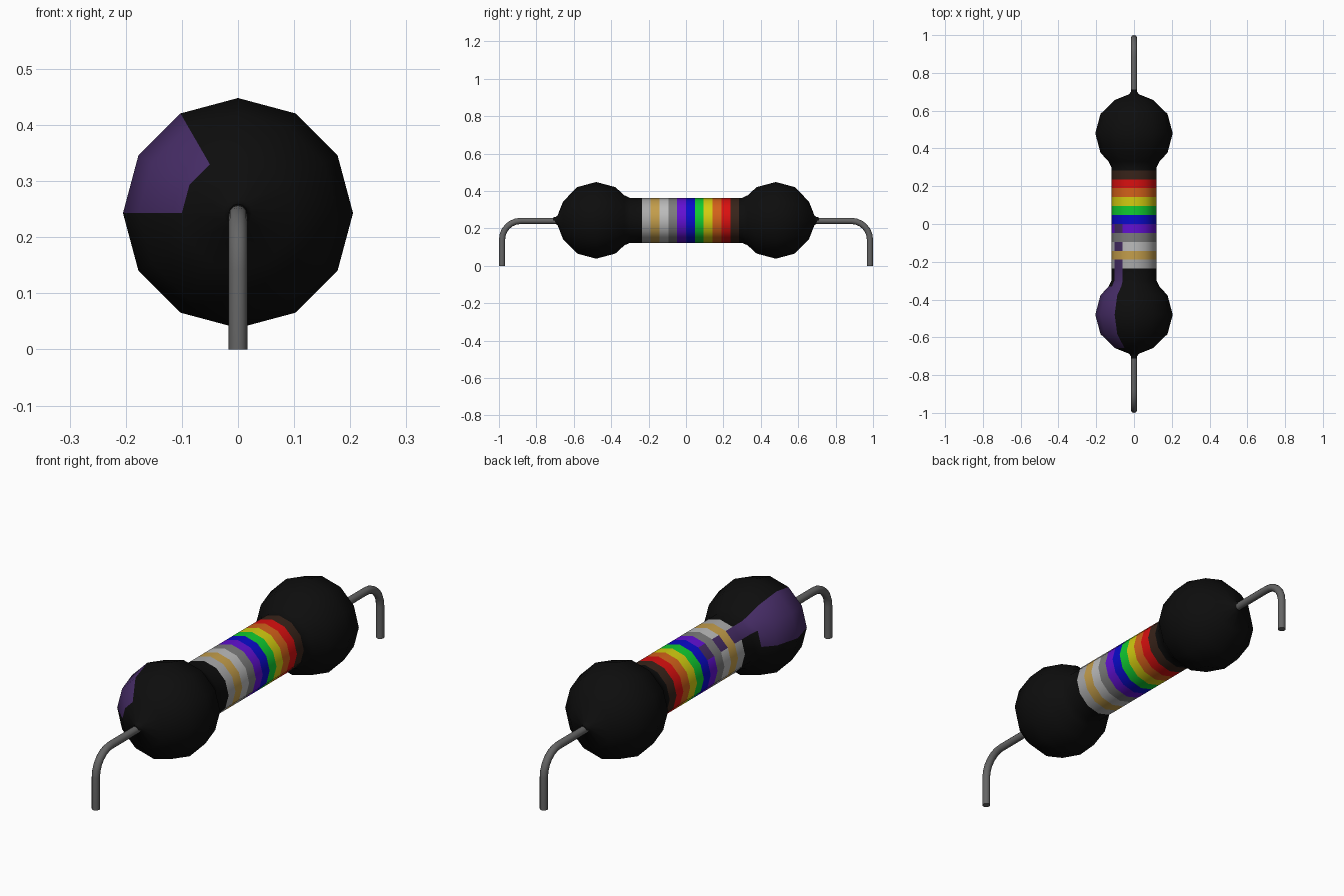
import bpy, bmesh, math

if "Cube" in bpy.data.objects:
    bpy.data.objects.remove(bpy.data.objects["Cube"])

ZC = 0.243      # height of the body axis
SIDES = 12
BAND = 0.0473   # width of one colour band

COLORS = {
    "black": (0.004, 0.004, 0.004), "brown": (0.04, 0.017, 0.01),
    "red": (0.7, 0.005, 0.005), "orange": (0.65, 0.12, 0.01),
    "yellow": (0.65, 0.6, 0.005), "green": (0.005, 0.6, 0.03),
    "blue": (0.003, 0.003, 0.6), "violet": (0.12, 0.005, 0.65),
    "grey": (0.2, 0.2, 0.2), "white": (0.5, 0.5, 0.5),
    "gold": (0.55, 0.34, 0.07), "silver": (0.4, 0.4, 0.4),
    "purple": (0.06, 0.025, 0.13), "wire": (0.13, 0.13, 0.13),
}


def make_mat(name):
    m = bpy.data.materials.new(name)
    m.diffuse_color = (*COLORS[name], 1)
    m.use_nodes = True
    m.node_tree.nodes["Principled BSDF"].inputs["Base Color"].default_value = m.diffuse_color
    return m


MATS = {n: make_mat(n) for n in COLORS}
NAMES = list(COLORS)

# Half profile of an end bulb, from tip to neck: (distance along y, radius)
bulb = [(0.712, 0.016), (0.70, 0.017), (0.687, 0.025), (0.6575, 0.1),
        (0.5825, 0.1775), (0.48, 0.205), (0.3775, 0.1775), (0.33, 0.134), (0.30, 0.12)]
bands = ["brown", "red", "orange", "yellow", "green", "blue",
         "violet", "grey", "white", "gold", "silver"]

# Full profile from back (+y) to front (-y), with one colour per ring
profile = bulb + [(0.284 - i * BAND, 0.12) for i in range(len(bands) + 1)]
profile += [(-y, r) for y, r in reversed(bulb)]
ring_colors = ["black"] * len(bulb) + bands + ["black"] * len(bulb)


def face_color(y, color, seg):
    # Purple patch on the upper left of the front bulb, with a tongue over the bands
    if seg in (4, 5) and -0.66 < y < -0.33:
        return "purple"
    if seg == 4 and -0.34 < y < 0.05 and color in ("violet", "white", "silver", "black"):
        return "purple"
    return color


# Body: lathe around the y axis
bm = bmesh.new()
rings = []
for y, r in profile:
    rings.append([bm.verts.new((r * math.cos(2 * math.pi * k / SIDES), y,
                                ZC + r * math.sin(2 * math.pi * k / SIDES)))
                  for k in range(SIDES)])
for i, color in enumerate(ring_colors):
    ymid = (profile[i][0] + profile[i + 1][0]) / 2
    for k in range(SIDES):
        n = (k + 1) % SIDES
        f = bm.faces.new((rings[i][k], rings[i][n], rings[i + 1][n], rings[i + 1][k]))
        f.material_index = NAMES.index(face_color(ymid, color, k))
bm.faces.new(rings[0])
bm.faces.new(rings[-1])
bmesh.ops.recalc_face_normals(bm, faces=bm.faces)
mesh = bpy.data.meshes.new("resistor_body")
bm.to_mesh(mesh)
bm.free()
for n in NAMES:
    mesh.materials.append(MATS[n])
body = bpy.data.objects.new("resistor_body", mesh)
bpy.context.collection.objects.link(body)
bpy.context.view_layer.objects.active = body
body.select_set(True)
bpy.ops.object.shade_smooth_by_angle(angle=math.radians(40))


# Bent wire leads
def lead(name, sign):
    zl, yl, bend = 0.24, 0.9835, 0.1
    pts = [(0.69, zl)]
    for i in range(7):
        a = math.radians(90 - 15 * i)
        pts.append((yl - bend + bend * math.cos(a), zl - bend + bend * math.sin(a)))
    pts.append((yl, 0))
    cu = bpy.data.curves.new(name, "CURVE")
    cu.dimensions = "3D"
    cu.bevel_depth = 0.0165
    cu.bevel_resolution = 4
    cu.use_fill_caps = True
    sp = cu.splines.new("POLY")
    sp.points.add(len(pts) - 1)
    for p, (y, z) in zip(sp.points, pts):
        p.co = (0, sign * y, z, 1)
    sp.use_smooth = True
    cu.materials.append(MATS["wire"])
    bpy.context.collection.objects.link(bpy.data.objects.new(name, cu))


lead("front_lead", -1)
lead("back_lead", 1)
